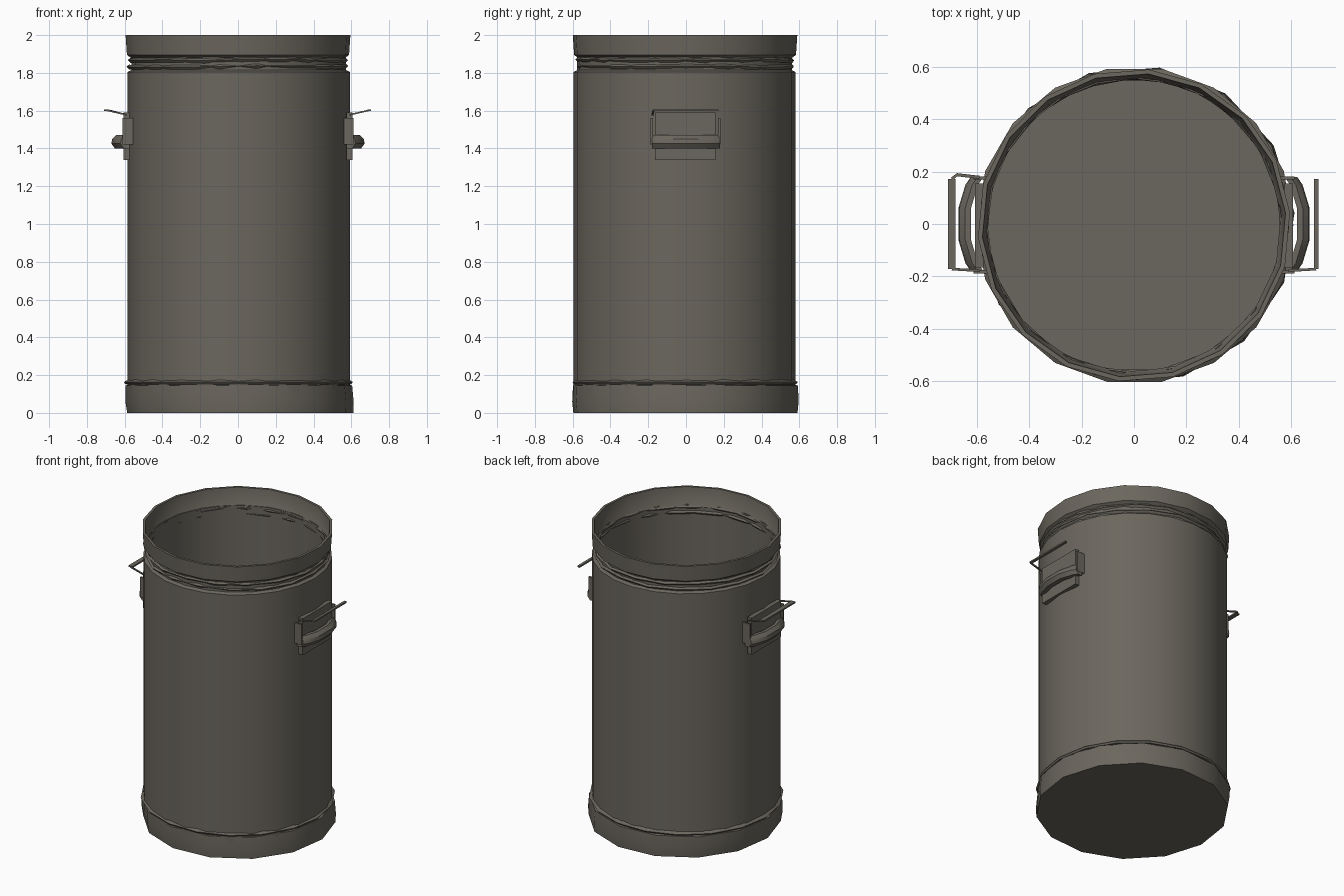
import bpy, bmesh, math, random
from mathutils import Vector

if "Cube" in bpy.data.objects:
    bpy.data.objects.remove(bpy.data.objects["Cube"])

random.seed(4)
metal = bpy.data.materials.new("weathered_grey_metal")
metal.diffuse_color = (0.147, 0.135, 0.112, 1)
metal.use_nodes = True
metal.node_tree.nodes["Principled BSDF"].inputs["Base Color"].default_value = metal.diffuse_color


def make(name, verts, faces, angle=40):
    me = bpy.data.meshes.new(name)
    me.from_pydata(verts, [], faces)
    bm = bmesh.new()
    bm.from_mesh(me)
    bmesh.ops.recalc_face_normals(bm, faces=bm.faces)
    bm.to_mesh(me)
    bm.free()
    me.materials.append(metal)
    ob = bpy.data.objects.new(name, me)
    bpy.context.collection.objects.link(ob)
    bpy.ops.object.select_all(action='DESELECT')
    ob.select_set(True)
    bpy.context.view_layer.objects.active = ob
    bpy.ops.object.shade_smooth_by_angle(angle=math.radians(angle))
    return ob


def lathe(name, rows, sides, phase=0.0, closed=False, cap=False, dent=0.0, lift=0.0):
    """Revolve (radius, z, centre x, centre y) rows; optional dents and end caps."""
    verts, faces = [], []
    dents = [(random.uniform(-dent, dent), random.uniform(-lift, lift)) for _ in range(sides)]
    for r, z, cx, cy in rows:
        for i in range(sides):
            a = phase + math.tau * i / sides
            d, h = dents[i]
            verts.append((cx + (r + d) * math.cos(a), cy + (r + d) * math.sin(a), z + h))
    n = len(rows)
    for j in range(n if closed else n - 1):
        for i in range(sides):
            k, m = (i + 1) % sides, (j + 1) % n
            faces.append((j * sides + i, j * sides + k, m * sides + k, m * sides + i))
    if cap:
        faces += [tuple(range(sides)), tuple(range((n - 1) * sides, n * sides))]
    return make(name, verts, faces)


def strip(name, sections):
    """Skin matching closed cross-sections and cap both ends."""
    n = len(sections[0])
    verts = [p for s in sections for p in s]
    faces = []
    for j in range(len(sections) - 1):
        for i in range(n):
            k = (i + 1) % n
            faces.append((j * n + i, j * n + k, (j + 1) * n + k, (j + 1) * n + i))
    faces += [tuple(range(n)), tuple(range(len(verts) - n, len(verts)))]
    return make(name, verts, faces, 35)


def rod(name, points, w, h):
    """Thin flat bar along a path lying roughly in the xy plane."""
    pts = [Vector(p) for p in points]
    secs = []
    for i, p in enumerate(pts):
        t = pts[min(i + 1, len(pts) - 1)] - pts[max(i - 1, 0)]
        side = t.cross(Vector((0, 0, 1))).normalized() * w / 2
        up = Vector((0, 0, h / 2))
        secs.append([p + side + up, p - side + up, p - side - up, p + side - up])
    return strip(name, secs)


# Open can: outer wall, recessed neck, inner wall and floor
C = (0.004, -0.008)
lathe("can_body", [(r, z, *C) for r, z in [
    (0.588, 0.10), (0.588, 1.805), (0.568, 1.815), (0.568, 1.885),
    (0.562, 1.885), (0.566, 0.02)]], 24, cap=True)

# Faceted rim collar
lathe("rim_collar", [(r, z, 0, -0.005) for r, z in [
    (0.562, 1.875), (0.590, 1.895), (0.597, 2.0), (0.580, 2.0), (0.566, 1.88)]],
    18, 0.08, closed=True)

# Dented beads around the neck
for i, z in enumerate((1.832, 1.866)):
    lathe(f"neck_bead_{i + 1}", [(r, z + dz, 0, -0.005) for r, dz in [
        (0.563, 0), (0.572, 0.012), (0.585, 0.002), (0.572, -0.012)]],
        18, 0.2 * i, closed=True, dent=0.006, lift=0.004)

# Flared base band with closed underside, and the bead above it
P = math.radians(261.5)
lathe("base_band", [(0.600, 0, 0.012, -0.003), (0.606, 0.06, 0.008, -0.003),
                    (0.602, 0.145, 0.004, -0.003), (0.575, 0.150, 0.004, -0.005)],
      14, P, cap=False)
lathe("base_underside", [(0.600, 0, 0.012, -0.003), (0.560, 0.004, 0.012, -0.003)],
      14, P, cap=True)
lathe("base_bead", [(r, z, 0.002, -0.005) for r, z in [
    (0.575, 0.150), (0.598, 0.152), (0.606, 0.163), (0.586, 0.176)]], 18, closed=True)

for s, side in ((1, "right"), (-1, "left")):
    # Mounting plate behind the handle
    strip(f"{side}_handle_plate", [
        [(s * x, y, z) for x, z in [(0.575, 1.34), (0.606, 1.34), (0.606, 1.59), (0.575, 1.59)]]
        for y in (-0.165, 0.155)])
    # Bowed grip
    secs = []
    for y, x in ((-0.18, 0.592), (-0.15, 0.613), (-0.06, 0.640), (0.06, 0.640),
                 (0.15, 0.613), (0.18, 0.592)):
        secs.append([(s * (x + dx), y, 1.437 + dz) for dx, dz in [
            (-0.018, -0.037), (0.012, -0.037), (0.03, -0.012), (0.026, 0.014),
            (0.004, 0.035), (-0.018, 0.035)]])
    strip(f"{side}_handle_grip", secs)
    # Lugs at both ends of the grip
    for y, end in ((-0.182, "front"), (0.176, "back")):
        strip(f"{side}_{end}_lug", [
            [(s * x, y + dy, z) for x, z in [(0.555, 1.42), (0.612, 1.42), (0.612, 1.56), (0.555, 1.56)]]
            for dy in (-0.006, 0.006)])
    # Raised bail: arms on both ends for the left, a single arm for the right
    path = [(s * 0.59, -0.178, 1.578), (s * 0.695, -0.172, 1.602),
            (s * 0.695, 0.172, 1.602)]
    if s < 0:
        path += [(s * 0.675, 0.188, 1.600), (s * 0.59, 0.178, 1.578)]
    rod(f"{side}_bail", path[:2], 0.010, 0.008)
    rod(f"{side}_bail_bar", path[1:3], 0.030 if s < 0 else 0.018, 0.010)
    if s < 0:
        rod(f"{side}_bail_back_arm", path[2:], 0.012, 0.008)
